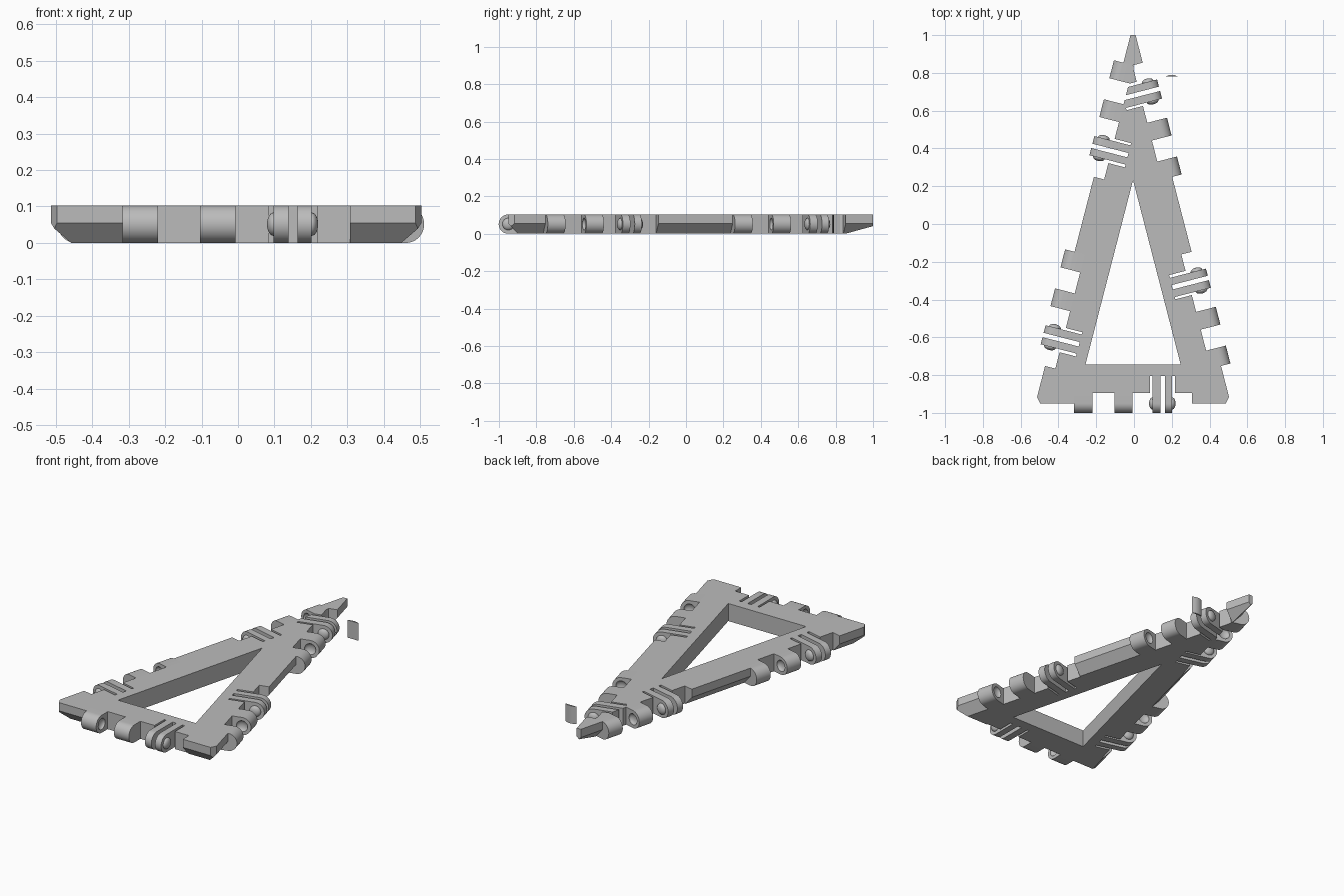
import bpy, bmesh, math
from mathutils import Matrix, Vector

if "Cube" in bpy.data.objects:
    bpy.data.objects.remove(bpy.data.objects["Cube"])

H = 0.103                    # thickness
R = H / 2                    # knuckle radius
UNIT = 1.034                 # length of one hinge unit
BASE_Y, SHIFT = -0.95, -0.005
TILT = math.acos(0.25)       # base angle of the 1:2:2 triangle
APEX_Y = BASE_Y + UNIT * math.sqrt(3.75)
NOTCH, SLOT = 0.056, 0.146   # depth of the hinge recess and plate slots
END = 0.312                  # half length of the hinge recess
KNUCKLES = [(-0.312, -0.214), (-0.099, -0.002)]
PLATES = [(0.1025, 0.144), (0.168, 0.207)]

grey = bpy.data.materials.new("plain grey")
grey.use_nodes = True
grey.diffuse_color = (0.5, 0.5, 0.5, 1)
grey.node_tree.nodes["Principled BSDF"].inputs["Base Color"].default_value = (0.5, 0.5, 0.5, 1)


def make(name, bm):
    bmesh.ops.recalc_face_normals(bm, faces=bm.faces)
    mesh = bpy.data.meshes.new(name)
    bm.to_mesh(mesh)
    bm.free()
    mesh.materials.append(grey)
    obj = bpy.data.objects.new(name, mesh)
    bpy.context.collection.objects.link(obj)
    return obj


def loft(bm, rings):
    rows = [[bm.verts.new(p) for p in ring] for ring in rings]
    n = len(rows[0])
    for a, b in zip(rows, rows[1:]):
        for i in range(n):
            bm.faces.new((a[i], a[(i + 1) % n], b[(i + 1) % n], b[i]))
    bm.faces.new(rows[0][::-1])
    bm.faces.new(rows[-1])


def slab(name, pts, z0, z1):
    bm = bmesh.new()
    loft(bm, [[(x, y, z) for x, y in pts] for z in (z0, z1)])
    return make(name, bm)


def cut(obj, cutter):
    mod = obj.modifiers.new("cut", "BOOLEAN")
    mod.operation, mod.solver, mod.object = "DIFFERENCE", "EXACT", cutter
    bpy.context.view_layer.update()
    deps = bpy.context.evaluated_depsgraph_get()
    mesh = bpy.data.meshes.new_from_object(obj.evaluated_get(deps))
    obj.modifiers.clear()
    obj.data = mesh
    bpy.data.objects.remove(cutter)


def triangle(inset):
    y = BASE_Y + inset
    top = APEX_Y - inset / math.cos(TILT)
    half = (top - y) / math.tan(TILT)
    return [(SHIFT - half, y), (SHIFT + half, y), (SHIFT, top)]


def button(bm, u):
    # shallow dome lying on the hinge axis
    m = Matrix.Translation((u, 0, R)) @ Matrix.Diagonal((0.018, 0.032, 0.032, 1)) \
        @ Matrix.Rotation(math.pi / 2, 4, "Y")
    bmesh.ops.create_uvsphere(bm, u_segments=24, v_segments=12, radius=1, matrix=m)


def lug(name, u0, u1):
    # rounded outside, square where it joins the frame
    prof = [(NOTCH + 0.002, 0)]
    prof += [(-R * math.sin(math.pi * i / 16), R - R * math.cos(math.pi * i / 16)) for i in range(17)]
    prof += [(NOTCH + 0.002, H)]
    bm = bmesh.new()
    loft(bm, [[(u, v, z) for v, z in prof] for u in (u0, u1)])
    return make(name, bm)


# frame: triangle with its lower outer edge chamfered
bm = bmesh.new()
loft(bm, [[(x, y, z) for x, y in triangle(d)] for z, d in ((0, 0.05), (0.055, 0), (H, 0))])
frame = make("triangular_frame", bm)
cut(frame, slab("opening", triangle(0.205), -0.1, 0.2))

# blunted corners
cut(frame, slab("tip_cutter", [(-0.3, 1), (0.3, 1), (0.3, 1.3), (-0.3, 1.3)], -0.1, 0.2))
for s in (-1, 1):
    corner = [(0.508, -0.917), (0.491, -0.951), (0.485, -1.05), (0.65, -1.05), (0.65, -0.917)]
    cut(frame, slab("corner_cutter", [(SHIFT + s * x, y) for x, y in corner], -0.1, 0.2))

# one hinge unit per base, two per long side
a, b, c = [Vector((x, y, 0)) for x, y in triangle(0)]
units = []
for start, stop, count in ((a, b, 1), (b, c, 2), (c, a, 2)):
    d = (stop - start).normalized()
    for k in range(count):
        mid = start + d * UNIT * (k + 0.5)
        units.append(Matrix.Translation(mid) @ Matrix.Rotation(math.atan2(d.y, d.x), 4, "Z"))

# recess with three slots that leave the plates standing
edges = [0.09] + [u for p in PLATES for u in p] + [0.2225]
comb = [(-END, -0.12), (-END, NOTCH)]
for u0, u1 in zip(edges[::2], edges[1::2]):
    comb += [(u0, NOTCH), (u0, SLOT), (u1, SLOT), (u1, NOTCH)]
comb += [(END, NOTCH), (END, -0.12)]
for m in units:
    cutter = slab("recess_cutter", comb, -0.1, 0.2)
    cutter.data.transform(m)
    cut(frame, cutter)

# hinge parts: knuckles with facing sockets, plates with outward buttons
parts = []
for i, (u0, u1) in enumerate(KNUCKLES):
    knuckle = lug("knuckle", u0, u1)
    bm = bmesh.new()
    button(bm, u0 if i else u1)
    cut(knuckle, make("socket_cutter", bm))
    parts.append(knuckle)
for i, (u0, u1) in enumerate(PLATES):
    parts.append(lug("hinge_plate", u0, u1))
    bm = bmesh.new()
    button(bm, u1 if i else u0)
    parts.append(make("hinge_button", bm))

smooth = []
for n, m in enumerate(units):
    for p in parts:
        copy = p if n == len(units) - 1 else p.copy()
        if copy is not p:
            copy.data = p.data.copy()
            bpy.context.collection.objects.link(copy)
        copy.data.transform(m)
        smooth.append(copy)

# loose curved sliver beside the tip
arc = [(0.2 + 0.035 * t, 0.79 - 0.01 * t * t) for t in (-1, -0.5, 0, 0.5, 1)]
smooth.append(slab("loose_sliver", arc, 0, H))

bpy.ops.object.select_all(action="DESELECT")
for obj in smooth:
    obj.select_set(True)
bpy.context.view_layer.objects.active = smooth[0]
bpy.ops.object.shade_smooth_by_angle(angle=math.radians(30))
